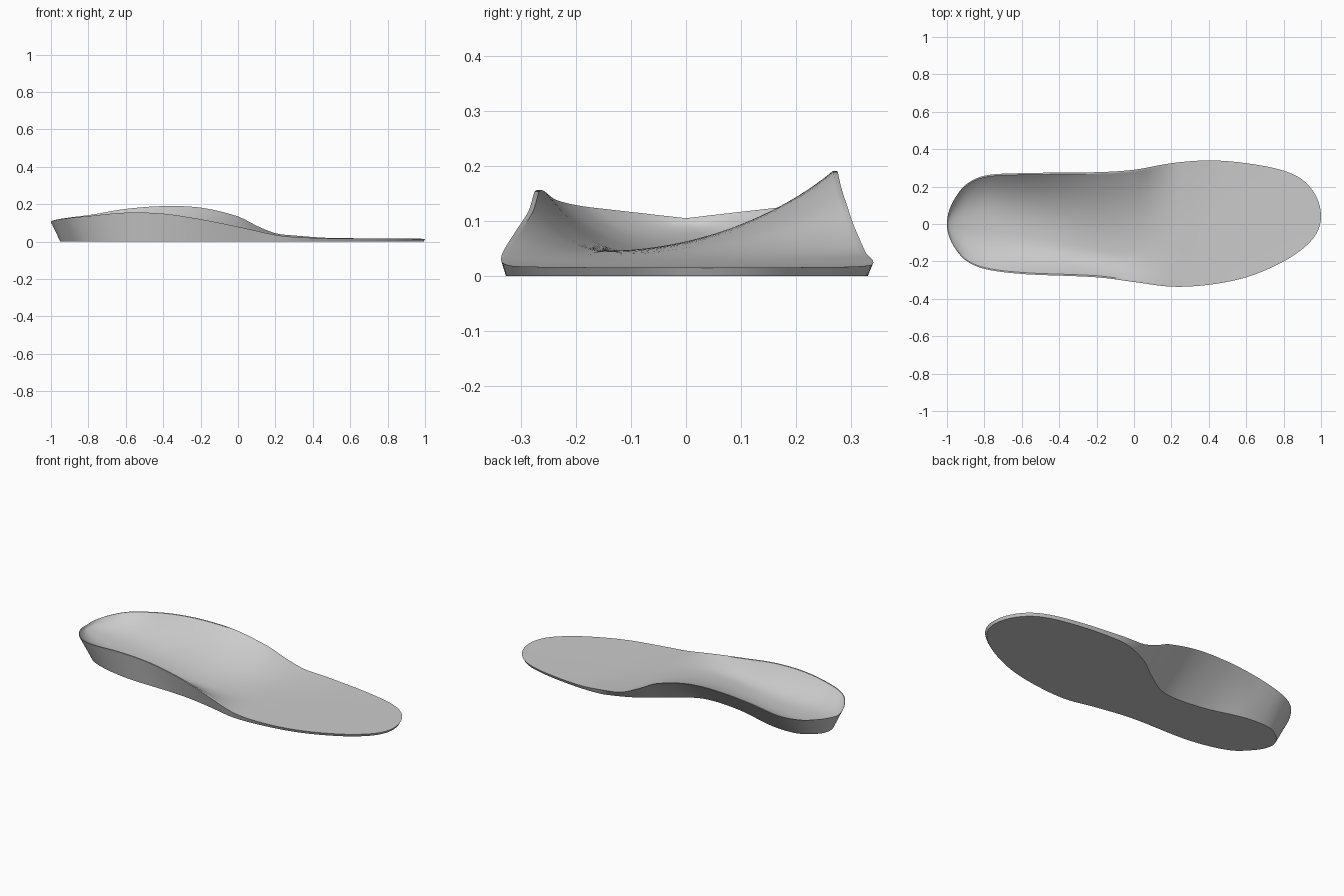
import bpy, bmesh, math

cube = bpy.data.objects.get("Cube")
if cube:
    bpy.data.objects.remove(cube, do_unlink=True)

STATIONS, ACROSS, WALL, BASE = 96, 36, 5, 12


def angle(x):
    return math.acos(max(-1, min(1, -x)))


def curve(*keys):
    """Smooth curve through (x, value) keys, eased so that both ends round off."""
    t = [angle(k[0]) for k in keys]
    v = [k[1] for k in keys]
    n = len(keys)

    def slope(i):
        a, b = max(i - 1, 0), min(i + 1, n - 1)
        return (v[b] - v[a]) / (t[b] - t[a])

    def value(a):
        i = max(j for j in range(n - 1) if j == 0 or t[j] <= a)
        h = t[i + 1] - t[i]
        s = (a - t[i]) / h
        return ((2*s**3 - 3*s*s + 1) * v[i] + (s**3 - 2*s*s + s) * h * slope(i)
                + (3*s*s - 2*s**3) * v[i + 1] + (s**3 - s*s) * h * slope(i + 1))
    return value


# Rim outline, arch side (+y) and outer side (-y)
rim_in = curve((-1, 0), (-.95, .15), (-.9, .21), (-.8, .258), (-.6, .272), (-.2, .277),
               (0, .29), (.2, .325), (.4, .34), (.6, .325), (.8, .285), (.9, .237), (.97, .155), (1, .04))
rim_out = curve((-1, 0), (-.95, -.14), (-.9, -.195), (-.8, -.24), (-.6, -.267), (-.2, -.285),
                (0, -.31), (.2, -.335), (.4, -.325), (.6, -.285), (.8, -.2), (.9, -.134), (.97, -.06), (1, .04))
# Rim height on each side
high_in = curve((-1, .105), (-.8, .142), (-.6, .175), (-.4, .19), (-.2, .182), (0, .135),
                (.1, .085), (.2, .045), (.3, .033), (.5, .02), (1, .015))
high_out = curve((-1, .105), (-.8, .137), (-.6, .155), (-.4, .15), (-.2, .12), (0, .08),
                 (.2, .036), (.3, .025), (.5, .018), (1, .015))
# Sole outline where it meets the ground
sole_in = curve((-1, 0), (-.95, .085), (-.85, .135), (-.67, .13), (-.4, .065), (-.16, .06),
                (0, .15), (.14, .25), (.3, .318), (.4, .33), (.6, .316), (.8, .277), (.9, .23), (.97, .15), (1, .04))
sole_out = curve((-1, 0), (-.95, -.1), (-.85, -.18), (-.6, -.24), (-.2, -.255), (0, -.285),
                 (.2, -.325), (.4, -.316), (.6, -.277), (.8, -.193), (.9, -.128), (.97, -.055), (1, .04))
# Lowest line of the foot bed: its height and its place across the width
floor = curve((-1, .105), (-.97, .08), (-.9, .06), (-.8, .047), (-.6, .04), (-.2, .046),
              (0, .04), (.2, .028), (.4, .018), (1, .015))
valley = curve((-1, .5), (-.8, .46), (-.5, .36), (-.2, .24), (.1, .3), (.4, .5), (1, .5))


def lerp(a, b, s):
    return a + (b - a) * s


def section(a):
    """Closed cross-section: foot bed, arch wall, sole, outer wall."""
    x = -math.cos(a)
    xb = x + .05 * ((1 - x) / 2) ** 4 - .008 * ((1 + x) / 2) ** 8
    y0, y1, b0, b1 = rim_out(a), rim_in(a), sole_out(a), sole_in(a)
    z0, z1, low, mid = high_out(a), high_in(a), floor(a), valley(a)
    power = lerp(2.6, 2, min(1, max(0, (x + .8) / .6)))
    lip = .015
    ring = [(x, y0, z0)]
    for i in range(ACROSS + 1):
        u = (1 - math.cos(math.pi * i / ACROSS)) / 2
        if u < mid:
            z = lerp(low, z0, ((mid - u) / mid) ** power)
        else:
            z = lerp(low, z1, ((u - mid) / (1 - mid)) ** power)
        ring.append((x, lerp(y0, y1, lerp(lip, 1 - lip, u)), z))
    ring.append((x, y1, z1))
    for i in range(1, WALL):
        s = i / WALL
        ring.append((lerp(x, xb, s), lerp(y1, b1, s), lerp(z1, 0, s)))
    ring += [(xb, lerp(b1, b0, i / BASE), 0) for i in range(BASE + 1)]
    for i in range(1, WALL):
        s = i / WALL
        ring.append((lerp(xb, x, s), lerp(b0, y0, s), lerp(0, z0, s)))
    return ring


# Loft the sections from heel to toe
bm = bmesh.new()
rings = [[bm.verts.new(p) for p in section(math.pi * i / STATIONS)] for i in range(STATIONS + 1)]
for r, q in zip(rings, rings[1:]):
    for i in range(len(r)):
        j = (i + 1) % len(r)
        bm.faces.new((r[i], r[j], q[j], q[i]))
bmesh.ops.remove_doubles(bm, verts=bm.verts, dist=.0003)
bmesh.ops.recalc_face_normals(bm, faces=bm.faces)
mesh = bpy.data.meshes.new("insole")
bm.to_mesh(mesh)
bm.free()

# Plain grey material
grey = bpy.data.materials.new("plain grey")
grey.use_nodes = True
colour = (.6, .6, .6, 1)
grey.diffuse_color = colour
grey.node_tree.nodes["Principled BSDF"].inputs["Base Color"].default_value = colour
mesh.materials.append(grey)

insole = bpy.data.objects.new("insole", mesh)
bpy.context.collection.objects.link(insole)
bpy.context.view_layer.objects.active = insole
insole.select_set(True)
bpy.ops.object.shade_smooth_by_angle(angle=math.radians(35))
